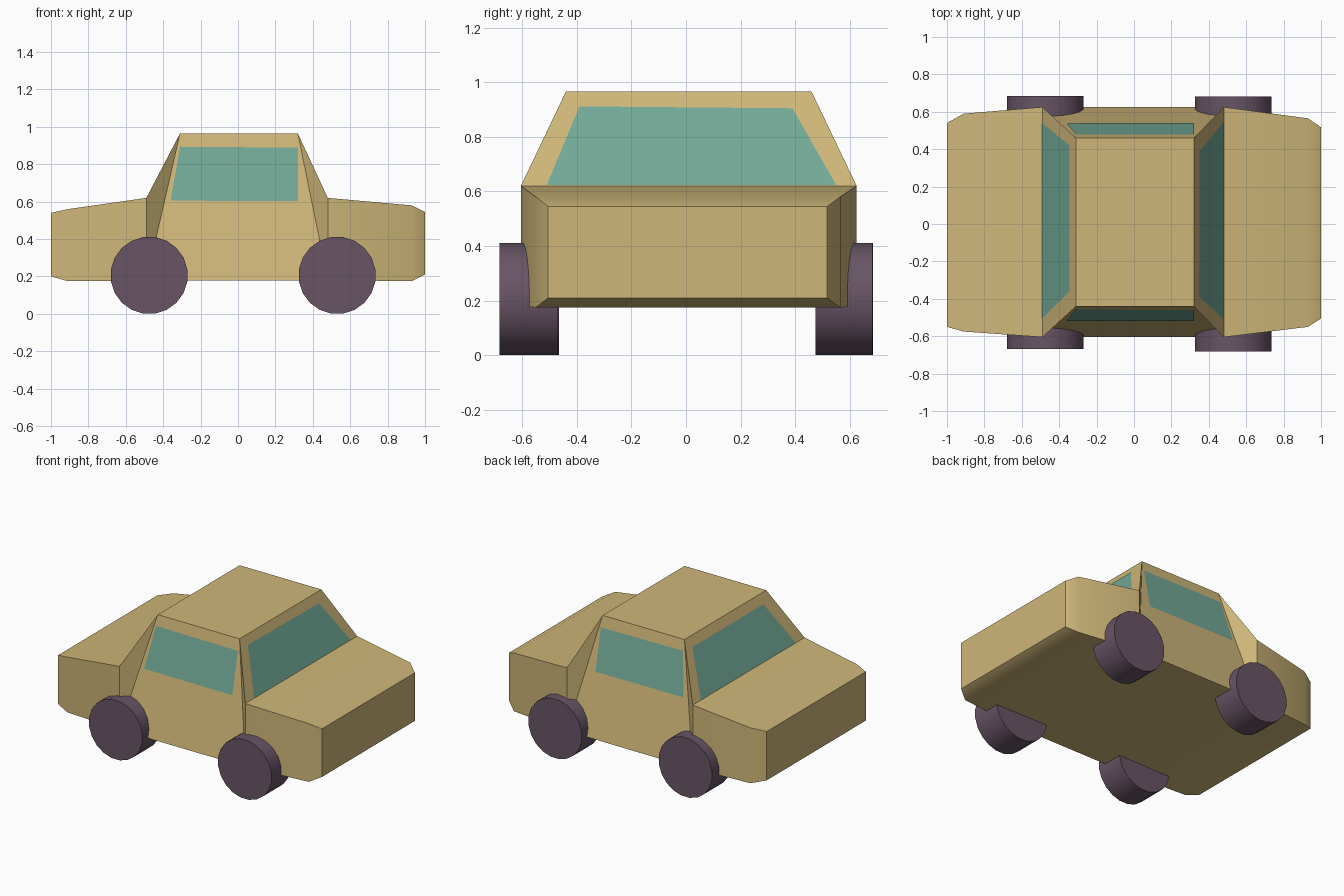
import bpy, bmesh, math
from mathutils import Vector

if "Cube" in bpy.data.objects:
    bpy.data.objects.remove(bpy.data.objects["Cube"])


def material(name, rgb):
    m = bpy.data.materials.new(name)
    m.diffuse_color = (*rgb, 1)
    m.use_nodes = True
    m.node_tree.nodes["Principled BSDF"].inputs["Base Color"].default_value = m.diffuse_color
    return m


PAINT = material("paint", (0.62, 0.47, 0.19))
GLASS = material("glass", (0.17, 0.40, 0.31))
RUBBER = material("rubber", (0.138, 0.09, 0.13))


def finish(bm, name, mat):
    mesh = bpy.data.meshes.new(name)
    bm.to_mesh(mesh)
    bm.free()
    mesh.materials.append(mat)
    obj = bpy.data.objects.new(name, mesh)
    bpy.context.collection.objects.link(obj)
    bpy.ops.object.select_all(action='DESELECT')
    bpy.context.view_layer.objects.active = obj
    obj.select_set(True)
    bpy.ops.object.shade_smooth_by_angle(angle=math.radians(30))
    return obj


# Body sections along x: x, y low, y high, z bottom, z top
SECTIONS = [
    (-1.00, -0.55, 0.54, 0.20, 0.54),
    (-0.91, -0.575, 0.59, 0.175, 0.56),
    (-0.49, -0.605, 0.625, 0.178, 0.62),
    (0.48, -0.605, 0.625, 0.18, 0.62),
    (0.93, -0.55, 0.565, 0.175, 0.58),
    (1.00, -0.505, 0.517, 0.21, 0.545),
]
REAR, FRONT = 2, 3          # sections where the cabin starts and ends
ROOF_Z, ROOF_X, ROOF_Y = 0.965, (-0.31, 0.32), (-0.44, 0.46)

# Body: lofted lower shell, with cabin sides running from sill to roof
bm = bmesh.new()
rings = [[bm.verts.new(p) for p in ((x, y0, zb), (x, y1, zb), (x, y1, zt), (x, y0, zt))]
         for x, y0, y1, zb, zt in SECTIONS]
for i, (a, b) in enumerate(zip(rings, rings[1:])):
    for j in range(4):
        if i != REAR or j == 0:      # only the floor continues under the cabin
            k = (j + 1) % 4
            bm.faces.new((a[j], a[k], b[k], b[j]))
bm.faces.new(rings[0])
bm.faces.new(rings[-1])
r, f = rings[REAR], rings[FRONT]
roof = [[bm.verts.new((x, y, ROOF_Z)) for y in ROOF_Y] for x in ROOF_X]
bm.faces.new((roof[0][0], roof[1][0], roof[1][1], roof[0][1]))
for ring, top in ((r, roof[0]), (f, roof[1])):       # window frames
    bm.faces.new((ring[3], ring[2], top[1], top[0]))
for side, (low, belt) in enumerate(((0, 3), (1, 2))):
    bm.faces.new((r[low], f[low], roof[1][side], roof[0][side]))
    bm.faces.new((r[low], r[belt], roof[0][side]))
    bm.faces.new((f[low], f[belt], roof[1][side]))
bmesh.ops.recalc_face_normals(bm, faces=bm.faces)
finish(bm, "body", PAINT)


def pane(name, points, outward):
    """Flat glass laid just above the body surface."""
    bm = bmesh.new()
    face = bm.faces.new([bm.verts.new(p) for p in points])
    face.normal_update()
    if face.normal.dot(Vector(outward)) < 0:
        face.normal_flip()
    bmesh.ops.translate(bm, verts=bm.verts, vec=face.normal * 0.003)
    finish(bm, name, GLASS)


def on_slope(z, z0, low, high):
    return low + (high - low) * (z - z0) / (ROOF_Z - z0)


# Windscreen and rear window
for name, sec, end, outline in (
        ("windscreen", FRONT, 1, ((-0.51, 0.622), (0.55, 0.622), (0.39, 0.903), (-0.39, 0.91))),
        ("rear_window", REAR, 0, ((-0.505, 0.622), (0.54, 0.622), (0.42, 0.905), (-0.36, 0.905)))):
    x0, z0 = SECTIONS[sec][0], SECTIONS[sec][4]
    pane(name, [(on_slope(z, z0, x0, ROOF_X[end]), y, z) for y, z in outline], (x0, 0, 0))

# Side windows
for side, name in enumerate(("side_window_front", "side_window_back")):
    y0, z0 = SECTIONS[FRONT][1 + side], 0.18
    pane(name, [(x, on_slope(z, z0, y0, ROOF_Y[side]), z)
                for x, z in ((-0.36, 0.605), (0.32, 0.602), (0.32, 0.888), (-0.31, 0.893))],
         (0, y0, 0))

# Wheels: 20-sided cylinders resting on the ground
for name, x, inner, outer in (("rear_wheel_near", -0.475, -0.465, -0.667),
                              ("rear_wheel_far", -0.475, 0.475, 0.685),
                              ("front_wheel_near", 0.53, -0.47, -0.683),
                              ("front_wheel_far", 0.53, 0.475, 0.683)):
    bm = bmesh.new()
    bmesh.ops.create_cone(bm, cap_ends=True, segments=20, radius1=0.207, radius2=0.207,
                          depth=abs(outer - inner))
    obj = finish(bm, name, RUBBER)
    obj.location = (x, (inner + outer) / 2, 0.206)
    obj.rotation_euler = (math.pi / 2, math.radians(9), 0)
